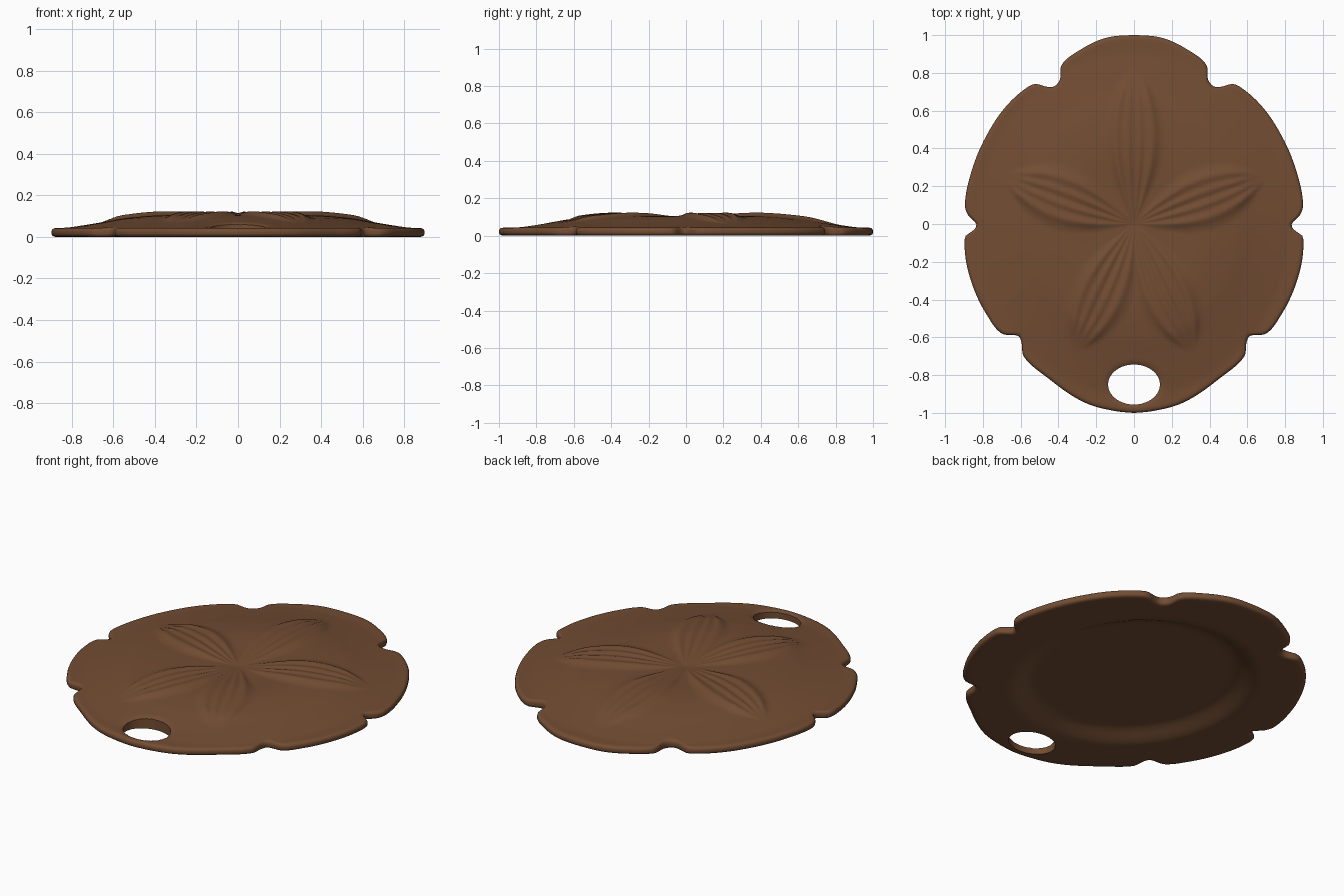
import bpy
import bmesh
from math import atan2, cos, sin, pi, hypot, exp, radians
from mathutils import Vector

cube = bpy.data.objects.get("Cube")
if cube:
    bpy.data.objects.remove(cube, do_unlink=True)

SEGMENTS, TOP_RINGS, BOTTOM_RINGS = 360, 80, 30

# Half outline from back to front, with the notches of the rim
HALF = [(0, 1), (.15, .985), (.28, .925), (.385, .84), (.39, .77), (.425, .727),
        (.47, .728), (.52, .742), (.57, .72), (.68, .62), (.78, .47), (.86, .28),
        (.895, .1), (.88, .05), (.835, 0), (.85, -.035), (.89, -.06), (.895, -.15),
        (.86, -.31), (.78, -.48), (.7, -.58), (.615, -.592), (.595, -.63),
        (.585, -.7), (.45, -.82), (.25, -.95), (.1, -.99), (0, -1)]

# Height of the plain dome over its normalised radius
DOME = [(0, .098), (.2, .1), (.42, .105), (.6, .091), (.72, .072),
        (.85, .053), (.93, .044), (1.2, .044)]

# Petals: direction in degrees, length, half width
PETALS = [(90, .8, .13), (20, .7, .135), (160, .7, .135), (-65, .71, .13), (-115, .71, .13)]


def smooth(a, b, x):
    k = min(max((x - a) / (b - a), 0), 1)
    return k * k * (3 - 2 * k)


def spline(points, x):
    """Smooth interpolation of a table of (position, value) pairs."""
    i = 0
    while i < len(points) - 2 and x > points[i + 1][0]:
        i += 1

    def slope(j):
        a, b = points[max(j - 1, 0)], points[min(j + 1, len(points) - 1)]
        return (b[1] - a[1]) / (b[0] - a[0])

    (xa, ya), (xb, yb) = points[i], points[i + 1]
    d = xb - xa
    k = min(max((x - xa) / d, 0), 1)
    m, n = slope(i) * d, slope(i + 1) * d
    return ya + m * k + (3 * (yb - ya) - 2 * m - n) * k ** 2 + (2 * (ya - yb) + m + n) * k ** 3


# Radius by angle, measured from the back
RADII = [(atan2(x, y), hypot(x, y)) for x, y in HALF[:-1]] + [(pi, 1)]


def petal_height(x, y):
    """Raised petals, each with paired ridges and a middle groove."""
    total = 0
    for angle, length, width in PETALS:
        a = radians(angle)
        u = (x * cos(a) + y * sin(a)) / length
        if not 0 < u < 1.1:
            continue
        v = y * cos(a) - x * sin(a)
        w = width * max(sin(pi * min(u / 1.06, 1) ** 1.15), .08) ** .8
        s = abs(v) / w
        fade = smooth(0, .4, u) * (1 - smooth(.82, 1.06, u))
        swell = .009 * (1 - smooth(.7, 1.35, s))
        outer = .009 * exp(-((s - .75) / .22) ** 2)
        inner = .008 * exp(-((s - .24) / .16) ** 2)
        total = max(total, fade * (swell + outer + inner))
    return total


def top_height(x, y):
    r = hypot(x / .9, y)
    hole = hypot(x / .137, (y + .85) / .106)
    z = spline(DOME, r) + petal_height(x, y)
    z -= .004 * exp(-(r / .05) ** 2)
    return z - .01 * exp(-max(hole - 1, 0) / .07)


def bottom_height(x, y):
    # Shallow hollow in the underside
    return .05 * (1 - smooth(.56, .72, hypot(x / .9, y)))


# Cross-section from the underside centre, round the rim, to the top centre
section = [(.975 * i / BOTTOM_RINGS, 0, 0) for i in range(1, BOTTOM_RINGS + 1)]
section += [(.988, 0, .06), (.996, 0, .16), (1, 0, .34), (1, 0, .66), (.996, 0, .85), (.988, 0, .96)]
section += [(.978 * i / TOP_RINGS, 1, 1) for i in range(TOP_RINGS, 0, -1)]

bm = bmesh.new()
rings = []
edge = []
for j in range(SEGMENTS):
    angle = 2 * pi * j / SEGMENTS
    radius = spline(RADII, min(angle, 2 * pi - angle))
    edge.append((radius * sin(angle), radius * cos(angle)))
for t, on_top, level in section:
    ring = []
    for ex, ey in edge:
        x, y = ex * t, ey * t
        if level == 0:
            z = bottom_height(x, y)
        else:
            z = top_height(x, y) * level
        ring.append(bm.verts.new((x, y, z)))
    rings.append(ring)
for low, high in zip(rings, rings[1:]):
    for j in range(SEGMENTS):
        k = (j + 1) % SEGMENTS
        bm.faces.new((low[j], low[k], high[k], high[j]))
centres = [(rings[0], bottom_height(0, 0)), (rings[-1], top_height(0, 0))]
for ring, z in centres:
    centre = bm.verts.new((0, 0, z))
    for j in range(SEGMENTS):
        bm.faces.new((ring[j], ring[(j + 1) % SEGMENTS], centre))
bmesh.ops.recalc_face_normals(bm, faces=bm.faces)
mesh = bpy.data.meshes.new("sand_dollar_shell")
bm.to_mesh(mesh)
bm.free()
shell = bpy.data.objects.new("sand_dollar_shell", mesh)
bpy.context.collection.objects.link(shell)

# Brown shell colour
brown = bpy.data.materials.new("shell_brown")
brown.use_nodes = True
colour = (.17, .074, .033, 1)
brown.diffuse_color = colour
bsdf = next(n for n in brown.node_tree.nodes if n.type == 'BSDF_PRINCIPLED')
bsdf.inputs["Base Color"].default_value = colour
bsdf.inputs["Roughness"].default_value = .8
mesh.materials.append(brown)

# Oval hole near the front
bpy.ops.mesh.primitive_cylinder_add(vertices=64, radius=1, depth=.4, location=(0, -.85, 0))
cutter = bpy.context.object
cutter.name = "hole_cutter"
cutter.scale = (.137, .106, 1)
cutter.hide_render = True
cutter.data.materials.append(brown)
cut = shell.modifiers.new("hole", 'BOOLEAN')
cut.operation = 'DIFFERENCE'
cut.solver = 'EXACT'
cut.object = cutter

bpy.ops.object.select_all(action='DESELECT')
shell.select_set(True)
bpy.context.view_layer.objects.active = shell
bpy.ops.object.modifier_apply(modifier=cut.name)
bpy.data.objects.remove(cutter, do_unlink=True)
bpy.ops.object.shade_smooth_by_angle(angle=radians(50))
